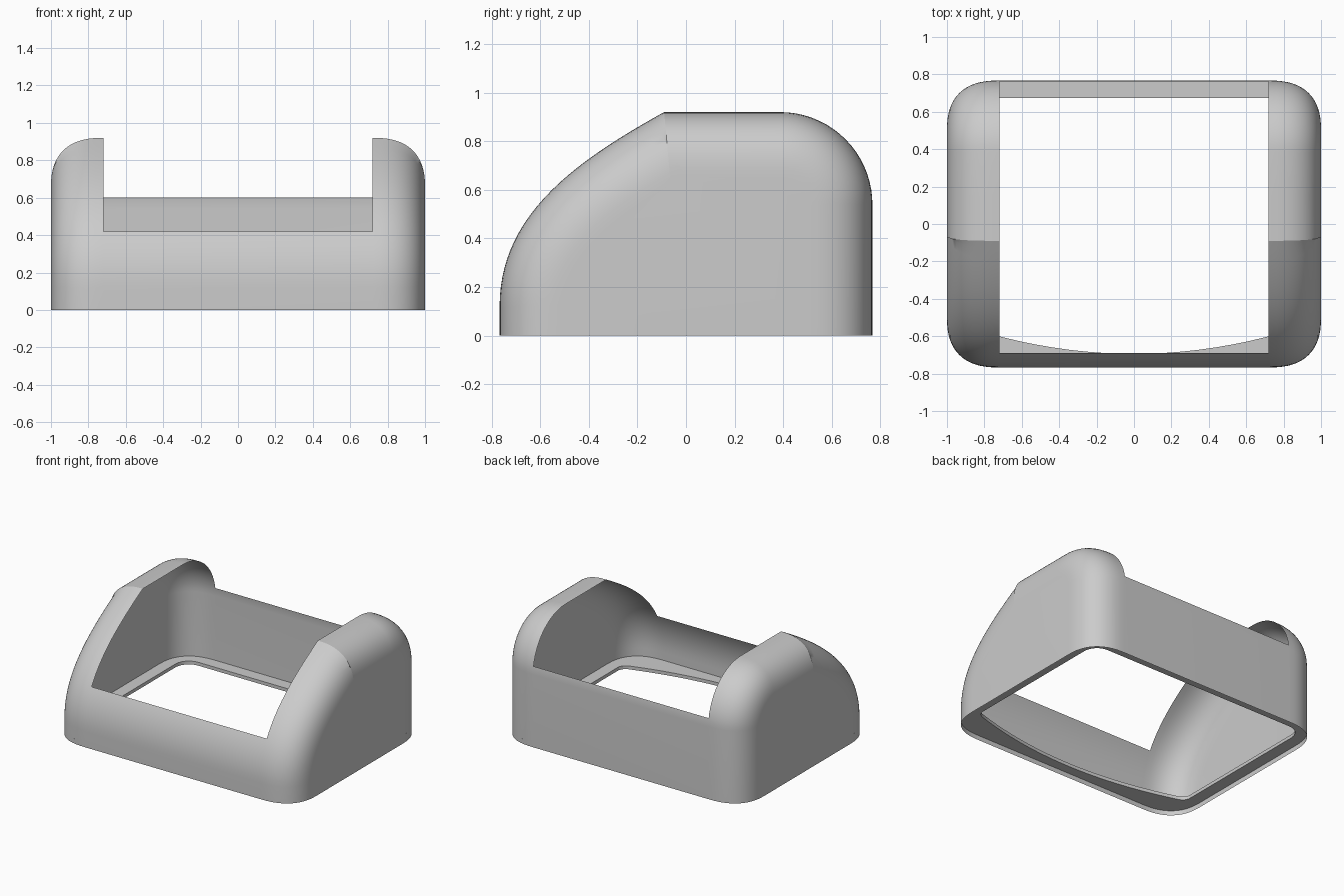
import bpy, bmesh, math
from mathutils import Vector

if "Cube" in bpy.data.objects:
    bpy.data.objects.remove(bpy.data.objects["Cube"])

SIDE, INSET, EDGE = 0.28, 0.27, 0.72      # end rounding and inner edge of the side pods
FRONT_CUT, BACK_CUT = 0.42, 0.60          # wall heights between the pods

grey = bpy.data.materials.new("plain grey")
grey.diffuse_color = (0.6, 0.6, 0.6, 1)
grey.use_nodes = True
grey.node_tree.nodes["Principled BSDF"].inputs["Base Color"].default_value = grey.diffuse_color


def finish(name, bm):
    me = bpy.data.meshes.new(name)
    bm.to_mesh(me)
    bm.free()
    me.materials.append(grey)
    ob = bpy.data.objects.new(name, me)
    bpy.context.collection.objects.link(ob)
    bpy.ops.object.select_all(action='DESELECT')
    ob.select_set(True)
    bpy.context.view_layer.objects.active = ob
    bpy.ops.object.shade_smooth_by_angle(angle=math.radians(25))
    return ob


def front_curve(t):
    a, b, c, d = [Vector(p) for p in ((-.767, .12), (-.767, .5), (-.45, .72), (-.09, .92))]
    u = 1 - t
    return a * u**3 + b * 3 * u * u * t + c * 3 * u * t * t + d * t**3


# Side profile (y, z): sloping front, flat top, rounded back
lo, hi = 0, 1
for _ in range(40):
    mid = (lo + hi) / 2
    lo, hi = (mid, hi) if front_curve(mid).y < FRONT_CUT else (lo, mid)
ts = [lo * i / 8 for i in range(8)] + [lo + (1 - lo) * i / 16 for i in range(17)]
profile = [Vector((-.767, 0))] + [front_curve(t) for t in ts] + [Vector((.15, .92))]
cut = math.asin((BACK_CUT - .54) / .38)
angles = [math.pi / 2 + (cut - math.pi / 2) * i / 16 for i in range(17)] + [cut / 2, 0]
profile += [Vector((.387 + .38 * math.cos(a), .54 + .38 * math.sin(a))) for a in angles]
profile.append(Vector((.767, 0)))

# Inward normals used to shrink the profile toward the pod ends
normals = []
for i in range(len(profile)):
    d = (profile[min(i + 1, len(profile) - 1)] - profile[max(i - 1, 0)]).normalized()
    normals.append(Vector((d.y, -d.x)))

# Shell: rounded pods at both ends joined by low front and back walls
bm = bmesh.new()
STEPS = 16
inner = {}
for s in (-1, 1):
    rows = []
    for k in range(STEPS + 1):
        a = math.pi / 2 * k / STEPS
        x = s * (EDGE + SIDE * math.sin(a) ** 0.8)
        off = INSET * (1 - max(math.cos(a), 0) ** 0.8)
        rows.append([bm.verts.new((x, *(p + n * off))) for p, n in zip(profile, normals)])
    for r0, r1 in zip(rows, rows[1:]):
        for i in range(len(profile) - 1):
            bm.faces.new((r0[i], r0[i + 1], r1[i + 1], r1[i]))
    bm.faces.new(rows[-1])
    inner[s] = rows[0]
for i in range(len(profile) - 1):
    limit = FRONT_CUT if profile[i].x < 0 else BACK_CUT
    if max(profile[i].y, profile[i + 1].y) < limit + .001:
        bm.faces.new((inner[-1][i], inner[-1][i + 1], inner[1][i + 1], inner[1][i]))
bmesh.ops.recalc_face_normals(bm, faces=bm.faces)
finish("shell", bm)


# Base rim: flat ring just above the bottom, with a bowed front inner edge
def outer_point(a):
    c, s = math.cos(a), math.sin(a)
    f = lambda v: math.copysign(abs(v) ** 0.8, v)
    return Vector((math.copysign(EDGE, c) + SIDE * f(c), math.copysign(.497, s) + INSET * f(s)))


def arc(cx, cy, r, a0):
    return [Vector((cx + r * math.cos(math.radians(a0 + 15 * i)),
                    cy + r * math.sin(math.radians(a0 + 15 * i)))) for i in range(7)]


hole = arc(.80, .565, .11, 0) + arc(-.80, .565, .11, 90)
hole += [Vector((-.91, -.51)), Vector((-.895, -.54))]
hole += [Vector((x, -.694 + .18 * x * x)) for x in [-.87 + .087 * i for i in range(21)]]
hole += [Vector((.895, -.54)), Vector((.91, -.51))]
outer = []
for q in range(4):
    outer += [outer_point(math.pi / 2 * (q + (i + .02) / 12.04)) for i in range(13)]

bm = bmesh.new()
edges = []
for loop in (outer, hole):
    vs = [bm.verts.new((p.x, p.y, .035)) for p in loop]
    edges += [bm.edges.new((vs[i], vs[(i + 1) % len(vs)])) for i in range(len(vs))]
bmesh.ops.triangle_fill(bm, use_beauty=True, use_dissolve=False, edges=edges)
ext = bmesh.ops.extrude_face_region(bm, geom=bm.faces[:], use_keep_orig=True)
bmesh.ops.translate(bm, vec=(0, 0, .025),
                    verts=[g for g in ext["geom"] if isinstance(g, bmesh.types.BMVert)])
# keep only the hole's side faces; the outer ones lie against the shell
bm.normal_update()
extra = [f for f in bm.faces if abs(f.normal.z) < .1 and
         (abs(f.calc_center_median().x) > .93 or f.calc_center_median().y > .70
          or f.calc_center_median().y < -.70)]
bmesh.ops.delete(bm, geom=extra, context='FACES_ONLY')
bmesh.ops.recalc_face_normals(bm, faces=bm.faces)
finish("base_rim", bm)
